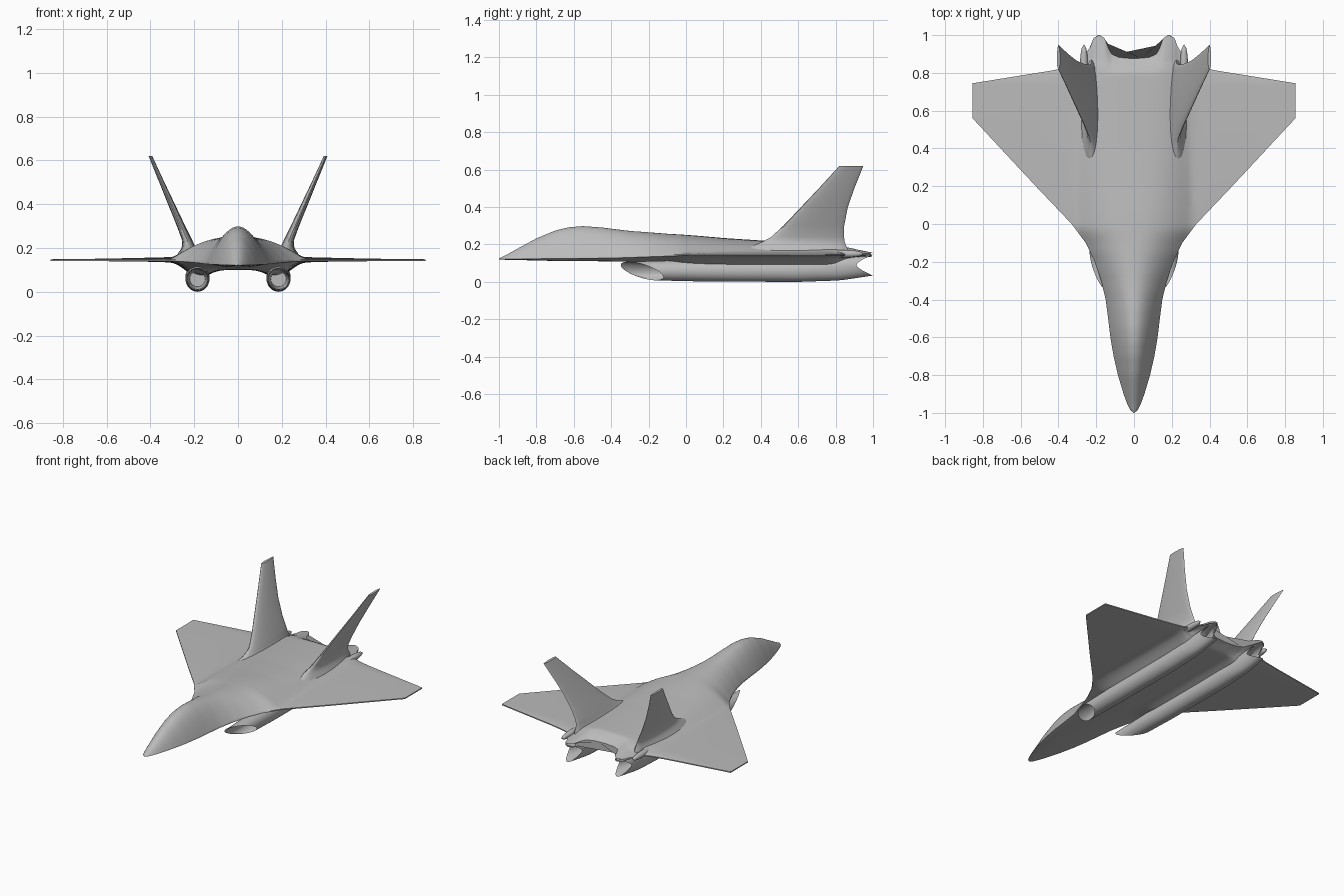
import bpy, bmesh, math

if "Cube" in bpy.data.objects:
    bpy.data.objects.remove(bpy.data.objects["Cube"], do_unlink=True)

grey = bpy.data.materials.new("airframe_grey")
grey.use_nodes = True
COLOUR = (0.5, 0.5, 0.5, 1)
grey.diffuse_color = COLOUR
grey.node_tree.nodes["Principled BSDF"].inputs["Base Color"].default_value = COLOUR


def lerp(pts, t):
    """Piecewise linear lookup in a list of (key, value) pairs."""
    for (a, va), (b, vb) in zip(pts, pts[1:]):
        if t <= b:
            return va + (vb - va) * max(0, t - a) / (b - a)
    return pts[-1][1]


def ramp(t, a, b):
    t = min(1, max(0, (t - a) / (b - a)))
    return t * t * (3 - 2 * t)


def skin(name, rings, closed=True, caps=True, mirror=False, angle=40):
    """Loft a surface through equal-length rings of points."""
    bm = bmesh.new()
    rows = [[bm.verts.new(p) for p in r] for r in rings]
    n = len(rows[0])
    for a, b in zip(rows, rows[1:]):
        for i in range(n if closed else n - 1):
            j = (i + 1) % n
            bm.faces.new((a[i], a[j], b[j], b[i]))
    if caps:
        bm.faces.new(rows[0])
        bm.faces.new(rows[-1])
    bmesh.ops.remove_doubles(bm, verts=bm.verts, dist=0.0002)
    bmesh.ops.recalc_face_normals(bm, faces=bm.faces)
    mesh = bpy.data.meshes.new(name)
    bm.to_mesh(mesh)
    bm.free()
    obj = bpy.data.objects.new(name, mesh)
    bpy.context.collection.objects.link(obj)
    mesh.materials.append(grey)
    bpy.ops.object.select_all(action="DESELECT")
    bpy.context.view_layer.objects.active = obj
    obj.select_set(True)
    bpy.ops.object.shade_smooth_by_angle(angle=math.radians(angle))
    if mirror:
        mod = obj.modifiers.new("mirror", "MIRROR")
        mod.use_axis = (True, False, False)
    return obj


# Blended body and wing: planform half width, spine height, edge height
WIDTH = [(-1, 0.002), (-0.985, 0.02), (-0.95, 0.037), (-0.9, 0.055), (-0.8, 0.085),
         (-0.7, 0.108), (-0.6, 0.125), (-0.5, 0.137), (-0.4, 0.15), (-0.3, 0.174),
         (-0.2, 0.208), (-0.1, 0.255), (0, 0.33), (0.2, 0.52), (0.56, 0.855),
         (0.745, 0.855), (0.81, 0.45), (0.825, 0.37), (0.84, 0.31), (0.87, 0.27), (1, 0.25)]
SPINE = [(-1, 0.125), (-0.95, 0.15), (-0.9, 0.178), (-0.8, 0.232), (-0.7, 0.273),
         (-0.63, 0.29), (-0.55, 0.296), (-0.45, 0.288), (-0.3, 0.265), (-0.1, 0.242),
         (0.2, 0.215), (0.4, 0.202), (0.8, 0.188), (0.9, 0.178), (1, 0.16)]
EDGE = [(-1, 0.121), (-0.4, 0.13), (0, 0.145), (1, 0.145)]
REAR = [(0, 0.875), (0.08, 0.882), (0.12, 0.9), (0.14, 0.94), (0.155, 0.985),
        (0.185, 1), (0.215, 0.985), (0.23, 0.94), (0.25, 0.91), (0.9, 0.91)]
NACELLE_X = 0.185


def surface(x, y, w):
    """Upper and lower height of the blended body at x, y."""
    x = abs(x)
    s = min(1, x / w)
    edge = lerp(EDGE, y)
    core = min(w, 0.31)
    aft = ramp(y, -0.3, 0.5)
    hump = max(0, 1 - min(1, x / core) ** (2 + 1.6 * aft)) ** (1 + 0.6 * aft)
    wing = 0.016 * (1 - s * s) * ramp(y, -0.5, 0.1) * (1 - x) * (1 - ramp(y, 0.8, 1))
    flare = math.exp(-((x - NACELLE_X) / 0.07) ** 2)
    flare *= 0.045 * ramp(y, -0.2, 0.05) * (1 - ramp(y, 0.75, 0.92)) * (1 - s * s)
    belly = lerp([(-1, 0.119), (-0.7, 0.113), (0.8, 0.113), (1, 0.135)], y)
    lip = 0.0035 * ramp(y, -1, -0.2)
    top = edge + lip + (lerp(SPINE, y) - edge) * hump + wing
    bottom = edge - lip - (edge - belly) * hump - 0.6 * wing - flare
    return top, bottom


stations = sorted({round(-1 + 0.025 * i, 3) for i in range(81)}
                  | {-0.995, -0.985, 0.56, 0.745, 0.76, 0.81, 0.84, 0.99})
CORE, OUTER = 22, 12
rings = []
for y in stations:
    w = lerp(WIDTH, y)
    core = min(0.7 * w, 0.3)
    half = [core * i / CORE for i in range(CORE)]
    half += [core + (w - core) * i / OUTER for i in range(OUTER + 1)]
    xs = [-x for x in half[:0:-1]] + half
    top, bottom = [], []
    for x in xs:
        zt, zb = surface(x, y, w)
        # Scalloped rear edge
        yy = y
        if y > 0.8:
            yy = 0.8 + (y - 0.8) * (lerp(REAR, abs(x)) - 0.8) / 0.2
            if abs(x) > 0.25:
                yy += (y - yy) * ramp(abs(x), 0.25, 0.3)
        top.append((x, yy, zt))
        bottom.append((x, yy, zb))
    rings.append(top + bottom[::-1])
skin("blended_body_and_wings", rings, angle=50)


# Engine nacelles: raked inlet, hollow ends, split nozzle lips
SIDES = 32


def nacelle_ring(t, scale=1.0, flat=None):
    ring = []
    for i in range(SIDES):
        a = 2 * math.pi * i / SIDES
        c, s = math.cos(a), math.sin(a)
        front = -0.235 + 0.115 * (0.75 * c - 0.65 * s)
        back = 0.91 + 0.09 * abs(s) ** 1.5
        y = flat if flat is not None else front + (back - front) * t
        zc = lerp([(0, 0.058), (0.65, 0.06), (0.85, 0.07), (1, 0.09)], t)
        hz = lerp([(0, 0.05), (0.2, 0.056), (0.85, 0.062), (1, 0.056)], t)
        hx = lerp([(0, 0.05), (0.2, 0.055), (0.8, 0.055), (1, 0.046)], t)
        ring.append((NACELLE_X + hx * scale * c, y, zc + hz * scale * s))
    return ring


rings = [nacelle_ring(0, 0.7, 0.05), nacelle_ring(0.01, 0.9)]
rings += [nacelle_ring(i / 24) for i in range(25)]
rings += [nacelle_ring(0.99, 0.88), nacelle_ring(0.95, 0.7, 0.78)]
skin("engine_nacelles", rings, mirror=True)


# Canted tail fins with flared roots: height, leading y, trailing y, centre x, half thickness
FIN = [(0.155, 0.30, 0.87, 0.225, 0.065), (0.18, 0.32, 0.865, 0.225, 0.05),
       (0.195, 0.36, 0.855, 0.225, 0.038), (0.215, 0.41, 0.848, 0.227, 0.03),
       (0.24, 0.455, 0.845, 0.234, 0.025), (0.3, 0.52, 0.846, 0.26, 0.021),
       (0.4, 0.615, 0.865, 0.304, 0.017), (0.5, 0.71, 0.9, 0.348, 0.013),
       (0.62, 0.82, 0.948, 0.4, 0.009)]
rings = []
for z, lead, trail, xc, thick in FIN:
    ring = []
    for i in range(24):
        a = 2 * math.pi * i / 24
        u = (1 - math.cos(a)) / 2
        ring.append((xc + thick * math.sin(a) * (1.1 - 0.4 * u),
                     lead + (trail - lead) * u, z))
    rings.append(ring)
skin("tail_fins", rings, mirror=True)


# Slim pods beside the nozzles
rings = []
for i in range(13):
    u = i / 12
    r = 0.001 + 0.02 * math.sqrt(max(0, 1 - (2 * u - 1) ** 2))
    rings.append([(0.265 + r * math.cos(k * math.pi / 6), 0.72 + 0.23 * u,
                   0.15 + r * math.sin(k * math.pi / 6)) for k in range(12)])
skin("tail_pods", rings, mirror=True)
